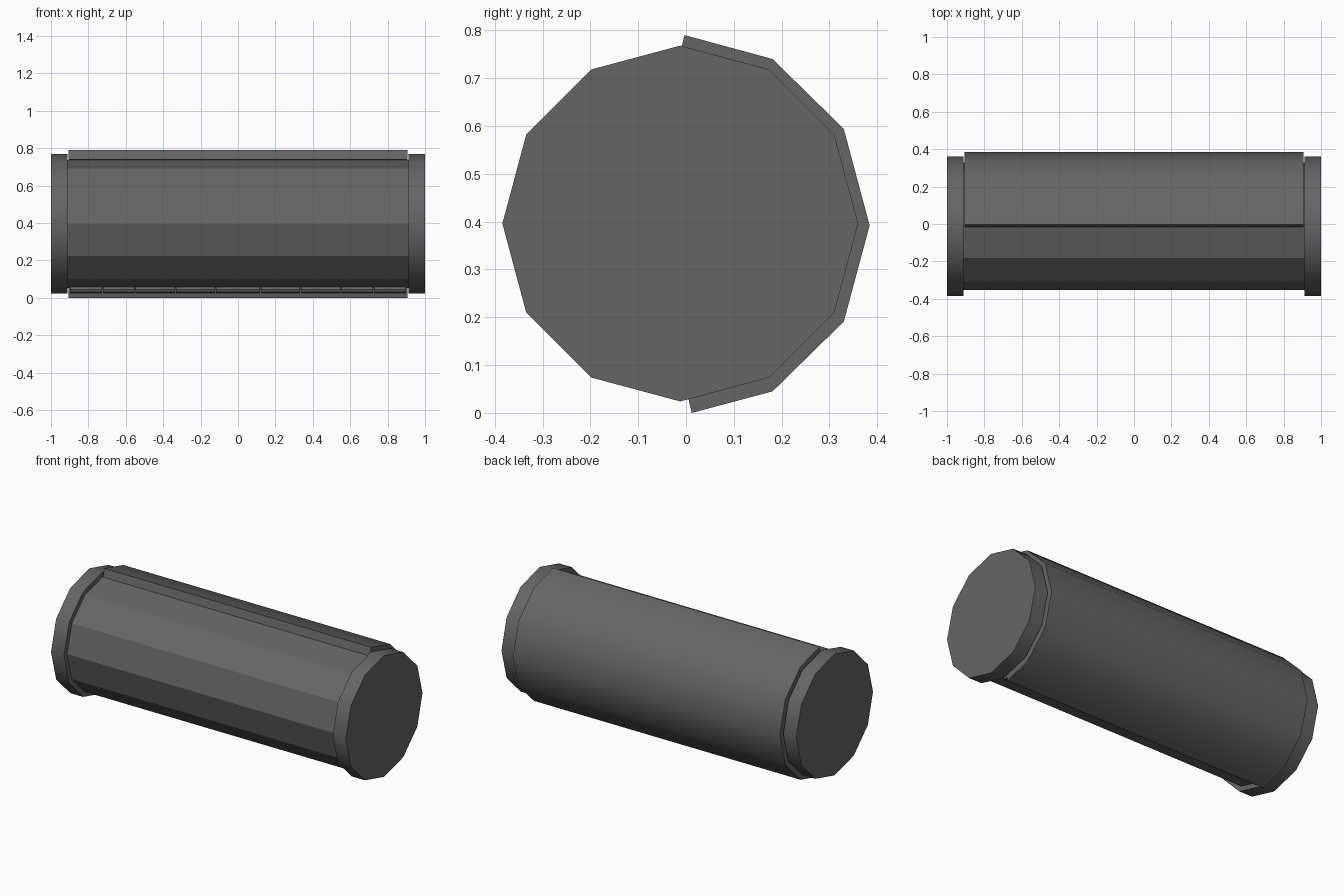
import bpy, bmesh, math

if "Cube" in bpy.data.objects:
    bpy.data.objects.remove(bpy.data.objects["Cube"])

CY, CZ = -0.012, 0.396   # axis of the drum

grey = bpy.data.materials.new("dark grey")
grey.diffuse_color = (0.13, 0.13, 0.13, 1)
grey.use_nodes = True
grey.node_tree.nodes["Principled BSDF"].inputs["Base Color"].default_value = grey.diffuse_color


def prism(name, profile, x0, x1, smooth=False):
    """Extrude a closed (y, z) profile along x."""
    bm = bmesh.new()
    face = bm.faces.new([bm.verts.new((x0, y, z)) for y, z in profile])
    out = bmesh.ops.extrude_face_region(bm, geom=[face])
    moved = [v for v in out["geom"] if isinstance(v, bmesh.types.BMVert)]
    bmesh.ops.translate(bm, verts=moved, vec=(x1 - x0, 0, 0))
    bmesh.ops.recalc_face_normals(bm, faces=bm.faces)
    mesh = bpy.data.meshes.new(name)
    bm.to_mesh(mesh)
    bm.free()
    mesh.materials.append(grey)
    obj = bpy.data.objects.new(name, mesh)
    bpy.context.collection.objects.link(obj)
    if smooth:
        bpy.ops.object.select_all(action='DESELECT')
        obj.select_set(True)
        bpy.context.view_layer.objects.active = obj
        bpy.ops.object.shade_smooth_by_angle(angle=math.radians(35))
    return obj


def ring(r, n=12, cy=CY, cz=CZ):
    return [(cy + r * math.cos(2 * math.pi * i / n),
             cz + r * math.sin(2 * math.pi * i / n)) for i in range(n)]


# Inner drum with flat facets
prism("drum_body", ring(0.342), -0.912, 0.912)

# End caps
for side, x0, x1 in (("left", -1, -0.912), ("right", 0.912, 1)):
    prism("end_cap_" + side, ring(0.372), x0, x1, True)

# Rear half shell, a C-shaped section around the drum
outer = [(-0.003, 0.79), (0.181, 0.740), (0.330, 0.594), (0.384, 0.392),
         (0.330, 0.191), (0.181, 0.045), (0.012, 0.0)]
inner = [(0.0, 0.051), (0.159, 0.092), (0.285, 0.220), (0.331, 0.394),
         (0.285, 0.568), (0.159, 0.696), (-0.016, 0.741)]
prism("rear_shell", outer + inner, -0.905, 0.905, True)

# Hinge knuckles along the underside
cuts = [-0.9, -0.725, -0.55, -0.335, -0.12, 0.12, 0.335, 0.55, 0.725, 0.9]
for i, (a, b) in enumerate(zip(cuts, cuts[1:])):
    prism(f"hinge_knuckle_{i + 1}", ring(0.021, 8, -0.016, 0.046),
          a + 0.003, b - 0.003, True)
